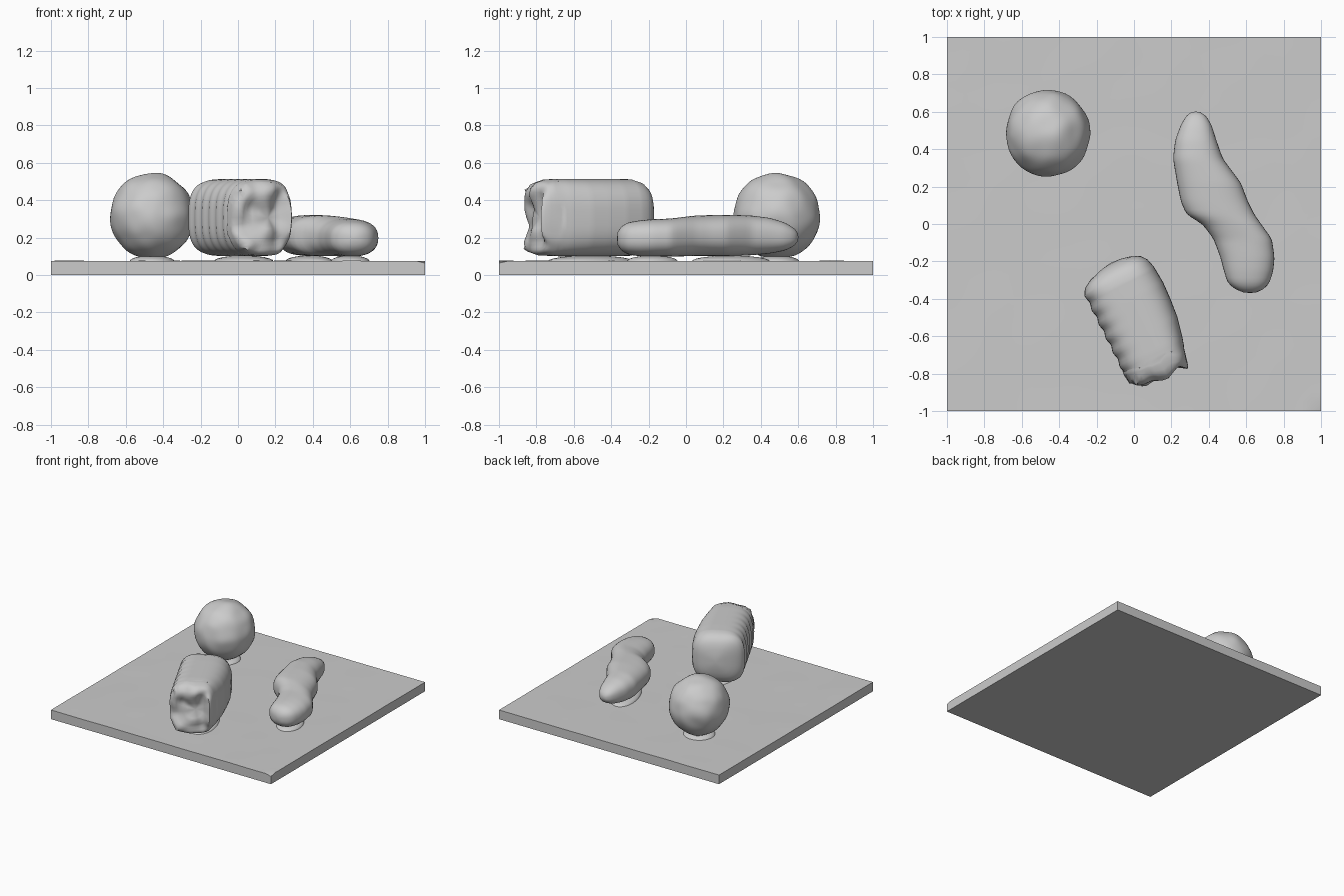
import bpy, bmesh, math
from mathutils import Vector, noise

cube = bpy.data.objects.get("Cube")
if cube:
    bpy.data.objects.remove(cube, do_unlink=True)

grey = bpy.data.materials.new("plain grey")
grey.use_nodes = True
COLOR = (0.6, 0.6, 0.6, 1)
grey.diffuse_color = COLOR
grey.node_tree.nodes["Principled BSDF"].inputs["Base Color"].default_value = COLOR


def finish(name, bm, angle=50):
    bmesh.ops.recalc_face_normals(bm, faces=bm.faces)
    mesh = bpy.data.meshes.new(name)
    bm.to_mesh(mesh)
    bm.free()
    mesh.materials.append(grey)
    ob = bpy.data.objects.new(name, mesh)
    bpy.context.collection.objects.link(ob)
    bpy.ops.object.select_all(action="DESELECT")
    ob.select_set(True)
    bpy.context.view_layer.objects.active = ob
    bpy.ops.object.shade_smooth_by_angle(angle=math.radians(angle))
    return ob


def loft(rings, start, end):
    """Skin closed rings of points and close both ends with a fan."""
    bm = bmesh.new()
    vs = [[bm.verts.new(p) for p in ring] for ring in rings]
    n = len(vs[0])
    for a, b in zip(vs, vs[1:]):
        for i in range(n):
            j = (i + 1) % n
            bm.faces.new((a[i], a[j], b[j], b[i]))
    for ring, tip in ((vs[0], start), (vs[-1], end)):
        c = bm.verts.new(tip)
        for i in range(n):
            bm.faces.new((ring[i], ring[(i + 1) % n], c))
    return bm


def power(v, e):
    return math.copysign(abs(v) ** e, v)


def interp(table, t):
    """Smoothly interpolate rows of a table keyed by their first value."""
    for a, b in zip(table, table[1:]):
        if t <= b[0]:
            f = max(0, (t - a[0]) / (b[0] - a[0]))
            return [p + (q - p) * f for p, q in zip(a[1:], b[1:])]
    return list(table[-1][1:])


# Square slab with a faintly uneven top and one chipped corner
bm = bmesh.new()
bmesh.ops.create_cube(bm, size=2)
bmesh.ops.scale(bm, vec=(1, 1, 0.0375), verts=bm.verts)
bmesh.ops.translate(bm, vec=(0, 0, 0.0375), verts=bm.verts)
top = [e for e in bm.edges if all(v.co.z > 0.05 for v in e.verts)]
bmesh.ops.subdivide_edges(bm, edges=top, cuts=39, use_grid_fill=True)
for v in bm.verts:
    if v.co.z > 0.05:
        v.co.z += 0.002 * noise.noise(v.co * 4)
        if v.co.x > 0.97 and v.co.y < -0.97:
            v.co.z -= 0.012
finish("slab", bm, 35)

# Slightly lumpy ball
bm = bmesh.new()
bmesh.ops.create_icosphere(bm, subdivisions=5, radius=1)
for v in bm.verts:
    d = v.co.normalized()
    r = 1 + 0.035 * noise.noise(d * 2.2 + Vector((3, 1, 7)))
    v.co = Vector((-0.46 + 0.225 * r * d.x, 0.485 + 0.233 * r * d.y,
                   max(0.098, 0.315 + 0.23 * r * d.z)))
finish("ball", bm)

# Barrel lying on its side, turned toward the front
AXIS, SIDE = Vector((0.447, -0.894, 0)), Vector((0.894, 0.447, 0))
BARREL = [  # distance along axis, section scale, right edge offset
    (0.135, 0.30, 0), (0.15, 0.62, 0), (0.17, 0.80, 0), (0.20, 0.92, 0),
    (0.25, 0.99, 0), (0.35, 1.0, 0.005), (0.45, 1.0, 0.0), (0.55, 1.0, -0.01),
    (0.66, 1.0, -0.035), (0.74, 0.98, -0.055), (0.785, 0.90, -0.06),
    (0.805, 0.76, -0.05), (0.798, 0.55, -0.04), (0.785, 0.28, -0.02)]


def barrel_ring(t, scale, edge, count=64):
    ring = []
    for i in range(count):
        a = 2 * math.pi * i / count
        c, s = math.cos(a), math.sin(a)
        left = max(0, -c)
        # sharp ends on the left flank, rounded ones on the right
        k = scale + (min(1, scale * 1.12) - scale) * left
        e = 0.62 if c < 0 else 0.72
        x = power(c, e) * 0.2 * k
        z = power(s, 0.68) * 0.207 * k
        if c > 0:
            x += edge * c * k
        elif scale > 0.95:
            x += 0.005 * left * math.sin(t * 75)      # ribs on the left flank
        along = t
        if t < 0.21:
            along += 0.02 * left * k
        if t > 0.7:
            along -= 0.04 * left * k
            q = Vector((x, z, t))
            along += 0.035 * noise.noise(q * 11)      # crumpled front end
            if left > 0.5 and 0.85 < scale < 0.95:
                along += 0.03 * noise.noise(q * 45)   # ragged rim
        p = AXIS * along + SIDE * (x - 0.205)
        p.z = 0.307 + z
        ring.append(p)
    return ring


rows = []
for a, b in zip(BARREL, BARREL[1:]):
    steps = 6 if b[0] - a[0] > 0.07 else 2
    rows += [[p + (q - p) * j / steps for p, q in zip(a, b)] for j in range(steps)]
rows.append(BARREL[-1])
mid = SIDE * -0.205 + Vector((0, 0, 0.307))
finish("barrel", loft([barrel_ring(*r) for r in rows],
                      AXIS * 0.13 + mid, AXIS * 0.77 + mid), 60)

# Long bent lump, sliced along y
LUMP = [  # y, left x, right x, bottom z, top z
    (-0.368, 0.585, 0.655, 0.16, 0.23), (-0.355, 0.545, 0.69, 0.135, 0.255),
    (-0.315, 0.50, 0.725, 0.11, 0.28), (-0.25, 0.48, 0.745, 0.10, 0.292),
    (-0.18, 0.462, 0.752, 0.098, 0.298), (-0.08, 0.425, 0.738, 0.098, 0.302),
    (0.0, 0.365, 0.68, 0.10, 0.312), (0.05, 0.28, 0.645, 0.10, 0.318),
    (0.12, 0.25, 0.61, 0.10, 0.32), (0.22, 0.23, 0.572, 0.10, 0.322),
    (0.35, 0.208, 0.475, 0.105, 0.318), (0.45, 0.22, 0.44, 0.115, 0.305),
    (0.53, 0.25, 0.415, 0.13, 0.28), (0.58, 0.28, 0.385, 0.155, 0.25),
    (0.6, 0.305, 0.355, 0.18, 0.225)]
rings = []
for n in range(49):
    y = -0.368 + 0.968 * n / 48
    xl, xr, zb, zt = interp(LUMP, y)
    ring = []
    for i in range(40):
        a = 2 * math.pi * i / 40
        ring.append(Vector(((xl + xr) / 2 + (xr - xl) / 2 * power(math.cos(a), 0.88), y,
                            (zb + zt) / 2 + (zt - zb) / 2 * power(math.sin(a), 0.82))))
    rings.append(ring)
lump = finish("long_lump", loft(rings, (0.62, -0.372, 0.195), (0.33, 0.605, 0.2)), 70)
smooth = lump.modifiers.new("soften", "SMOOTH")
smooth.factor, smooth.iterations = 0.5, 3

# Low contact mounds under each item
for name, x, y, rx, ry, turn in (
        ("ball_mound", -0.46, 0.485, 0.12, 0.12, 0),
        ("barrel_mound", 0.03, -0.51, 0.13, 0.25, 0.46),
        ("lump_mound_front", 0.60, -0.18, 0.10, 0.14, 0.3),
        ("lump_mound_back", 0.38, 0.24, 0.11, 0.22, 0.35)):
    bm = bmesh.new()
    bmesh.ops.create_uvsphere(bm, u_segments=32, v_segments=12, radius=1)
    bmesh.ops.scale(bm, vec=(rx, ry, 0.032), verts=bm.verts)
    mound = finish(name, bm)
    mound.location = (x, y, 0.072)
    mound.rotation_euler.z = turn
